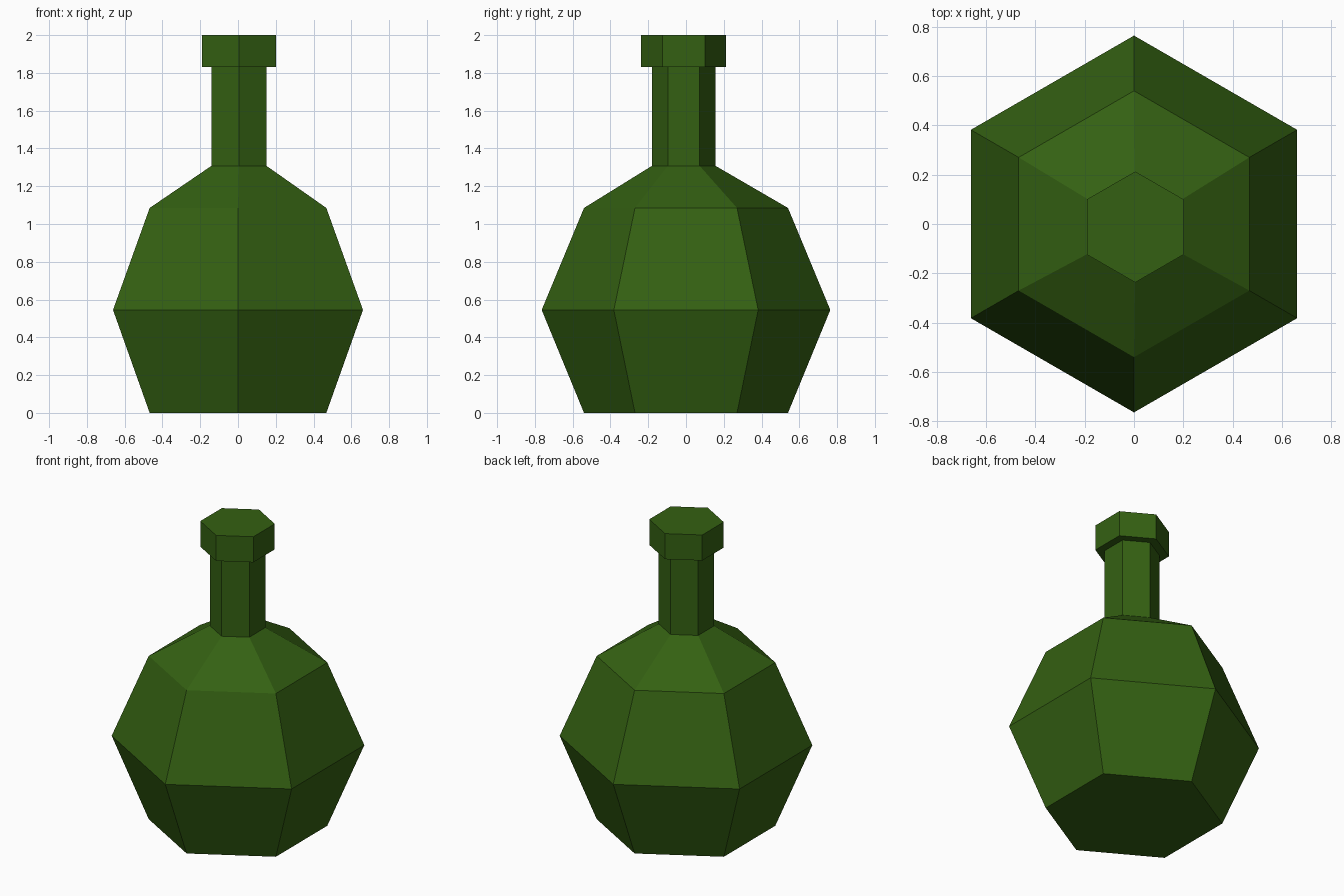
import bpy, bmesh, math

if "Cube" in bpy.data.objects:
    bpy.data.objects.remove(bpy.data.objects["Cube"])

green = bpy.data.materials.new("dark green glass")
green.diffuse_color = (0.034, 0.118, 0.006, 1)
green.use_nodes = True
green.node_tree.nodes["Principled BSDF"].inputs["Base Color"].default_value = green.diffuse_color


def hex_loft(name, rings):
    """Loft hexagonal rings given as (radius, z, centre_x, centre_y), with end caps."""
    bm = bmesh.new()
    loops = []
    for r, z, cx, cy in rings:
        loops.append([bm.verts.new((cx + r * math.cos(math.radians(90 + 60 * i)),
                                    cy + r * math.sin(math.radians(90 + 60 * i)), z))
                      for i in range(6)])
    for a, b in zip(loops, loops[1:]):
        for i in range(6):
            j = (i + 1) % 6
            bm.faces.new((a[i], a[j], b[j], b[i]))
    bm.faces.new(loops[0][::-1])
    bm.faces.new(loops[-1])
    bmesh.ops.recalc_face_normals(bm, faces=bm.faces[:])
    mesh = bpy.data.meshes.new(name)
    bm.to_mesh(mesh)
    bm.free()
    mesh.materials.append(green)
    obj = bpy.data.objects.new(name, mesh)
    bpy.context.collection.objects.link(obj)
    return obj


# Neck and lip sit slightly off the body's axis
NX, NY = 0.005, -0.012

# Bulbous body rising through the shoulder into the narrow neck
hex_loft("bottle_body", [(0.54, 0, 0, 0), (0.764, 0.545, 0, 0), (0.54, 1.085, 0, 0),
                         (0.168, 1.308, NX, NY), (0.168, 1.83, NX, NY)])

# Wider lip at the top of the neck
hex_loft("bottle_lip", [(0.225, 1.83, NX, NY), (0.225, 2.0, NX, NY)])
